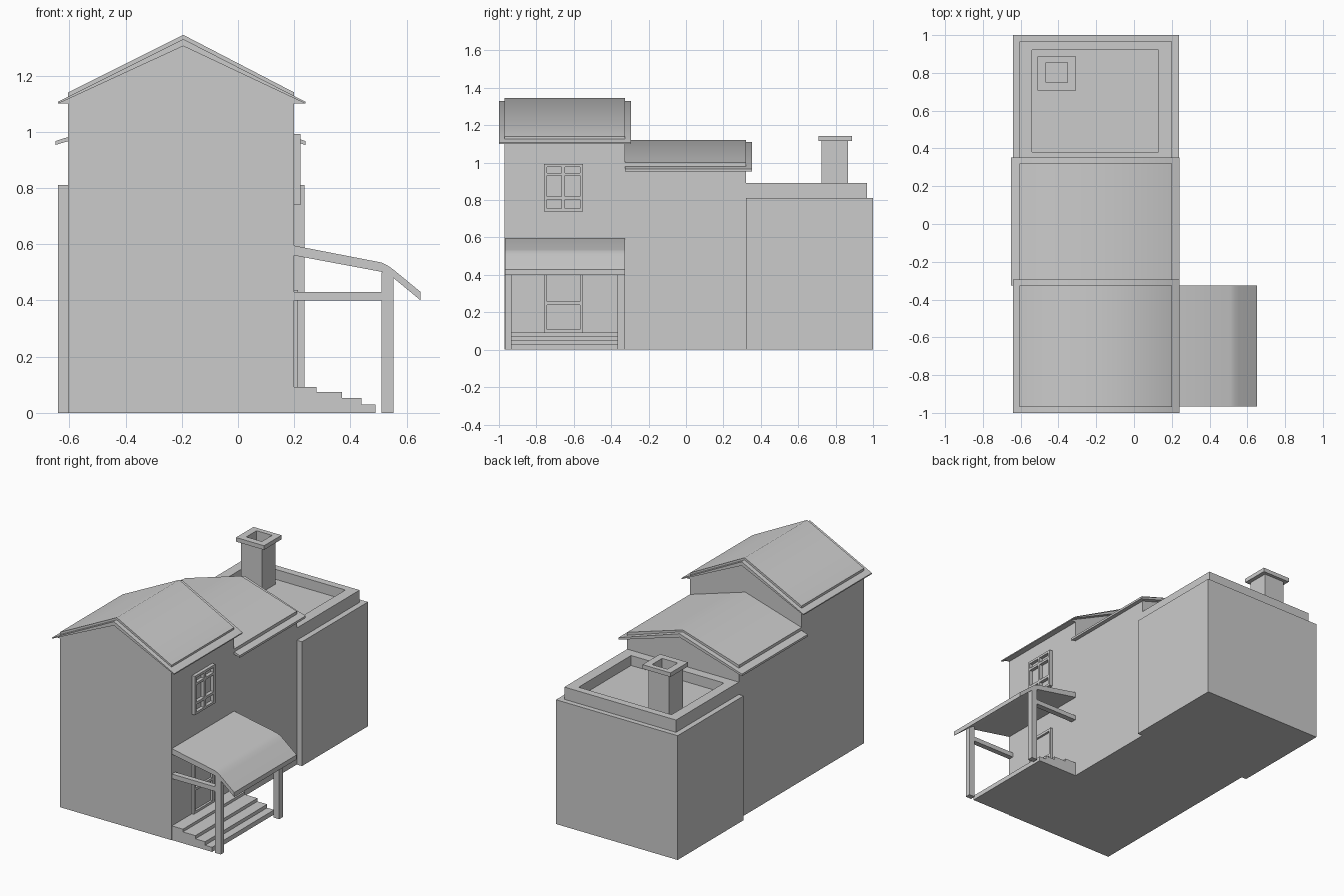
import bpy, bmesh, math

if "Cube" in bpy.data.objects:
    bpy.data.objects.remove(bpy.data.objects["Cube"])


def finish(name, bm, smooth=None):
    bmesh.ops.recalc_face_normals(bm, faces=bm.faces)
    mesh = bpy.data.meshes.new(name)
    bm.to_mesh(mesh)
    bm.free()
    ob = bpy.data.objects.new(name, mesh)
    bpy.context.collection.objects.link(ob)
    if smooth:
        bpy.ops.object.select_all(action='DESELECT')
        ob.select_set(True)
        bpy.context.view_layer.objects.active = ob
        bpy.ops.object.shade_smooth_by_angle(angle=math.radians(smooth))
    return ob


def add_box(bm, x, y, z):
    verts = bmesh.ops.create_cube(bm, size=1)["verts"]
    for v in verts:
        v.co = [r[0] + (c + 0.5) * (r[1] - r[0]) for r, c in zip((x, y, z), v.co)]


def box(name, x, y, z):
    bm = bmesh.new()
    add_box(bm, x, y, z)
    return finish(name, bm)


def prism(name, profile, y, smooth=None):
    """Extrude an x-z profile along y."""
    bm = bmesh.new()
    face = bm.faces.new([bm.verts.new((px, y[0], pz)) for px, pz in profile])
    ext = bmesh.ops.extrude_face_region(bm, geom=[face])["geom"]
    bmesh.ops.translate(bm, vec=(0, y[1] - y[0], 0),
                        verts=[g for g in ext if isinstance(g, bmesh.types.BMVert)])
    return finish(name, bm, smooth)


def recessed_box(name, x, y, z, hole_x, hole_y, floor):
    """Box with a rectangular pocket sunk into its top."""
    bm = bmesh.new()
    add_box(bm, x, y, z)
    bm.normal_update()
    top = max(bm.faces, key=lambda f: f.calc_center_median().z)
    mid = top.calc_center_median()
    bmesh.ops.inset_region(bm, faces=[top], thickness=0.01)
    for v in top.verts:
        v.co.x = hole_x[v.co.x > mid.x]
        v.co.y = hole_y[v.co.y > mid.y]
    pocket = bmesh.ops.extrude_discrete_faces(bm, faces=[top])["faces"][0]
    for v in pocket.verts:
        v.co.z = floor
    return finish(name, bm)


def lattice(name, x, ybars, zbars):
    """Frame of vertical and horizontal bars standing on the side wall."""
    bm = bmesh.new()
    for b in ybars:
        add_box(bm, x, b, (zbars[0][0], zbars[-1][1]))
    for b in zbars:
        for left, right in zip(ybars, ybars[1:]):
            add_box(bm, x, (left[1], right[0]), b)
    return finish(name, bm)


def gable_sheet(name, x, top, bottom, y, ridge=-0.2):
    """top / bottom are (eave z, ridge z)."""
    prism(name, [(x[0], bottom[0]), (ridge, bottom[1]), (x[1], bottom[0]),
                 (x[1], top[0]), (ridge, top[1]), (x[0], top[0])], y, 60)


WX = (-0.605, 0.2)

# House walls
box("front_walls", WX, (-0.97, -0.325), (0, 1.1))
box("middle_walls", WX, (-0.325, 0.32), (0, 0.96))

# Front roof
prism("front_gable", [(-0.64, 1.1), (0.24, 1.1), (-0.195, 1.31)], (-0.97, -0.325))
gable_sheet("front_roof_base", (-0.64, 0.24), (1.107, 1.33), (1.1, 1.305), (-1, -0.295), -0.195)
gable_sheet("front_roof_cover", WX, (1.14, 1.345), (1.12, 1.325), (-0.97, -0.325), -0.195)

# Middle roof
prism("middle_gable", [(-0.605, 0.96), (0.2, 0.96), (0.2, 0.968), (-0.203, 1.095),
                       (-0.605, 0.968)], (-0.325, 0.32))
gable_sheet("middle_roof_base", (-0.65, 0.24), (0.967, 1.11), (0.953, 1.087), (-0.325, 0.353))
gable_sheet("middle_roof_cover", WX, (1.0, 1.122), (0.978, 1.1), (-0.325, 0.32))

# Flat-roofed rear block with sunken roof
box("rear_walls", (-0.64, 0.237), (0.32, 1.0), (0, 0.81))
recessed_box("rear_parapet", WX, (0.32, 0.967), (0.81, 0.89), (-0.54, 0.13), (0.38, 0.92), 0.825)

# Chimney
box("chimney_shaft", (-0.485, -0.335), (0.725, 0.867), (0.82, 1.07))
recessed_box("chimney_neck", (-0.485, -0.335), (0.725, 0.867), (1.07, 1.116),
             (-0.465, -0.353), (0.75, 0.855), 1.075)
bm = bmesh.new()
for x in ((-0.51, -0.465), (-0.353, -0.308)):
    add_box(bm, x, (0.708, 0.888), (1.115, 1.142))
for y in ((0.708, 0.75), (0.855, 0.888)):
    add_box(bm, (-0.465, -0.353), y, (1.115, 1.142))
finish("chimney_cap", bm)

# Window and door on the right wall
cols = [(-0.76, -0.743), (-0.665, -0.647), (-0.567, -0.55)]
lattice("window_frame", (0.195, 0.222), cols,
        [(0.74, 0.755), (0.803, 0.82), (0.93, 0.945), (0.978, 0.993)])
lattice("door_frame", (0.195, 0.214), [cols[0], cols[2]],
        [(0.09, 0.107), (0.24, 0.257), (0.42, 0.437)])

# Porch roof
prism("porch_roof", [(0.2, 0.595), (0.51, 0.535), (0.533, 0.524), (0.555, 0.508), (0.65, 0.43),
                     (0.65, 0.4), (0.553, 0.48), (0.531, 0.495), (0.51, 0.502), (0.2, 0.56)],
      (-0.967, -0.325), 30)

# Porch posts and beams
for side, y in (("front", (-0.967, -0.932)), ("rear", (-0.365, -0.328))):
    box(side + "_porch_post", (0.51, 0.553), y, (0, 0.5))
    box(side + "_porch_beam", (0.2, 0.51), y, (0.4, 0.43))

# Porch steps
prism("porch_steps", [(0.2, 0), (0.49, 0), (0.49, 0.03), (0.44, 0.03), (0.44, 0.053), (0.37, 0.053),
                      (0.37, 0.074), (0.28, 0.074), (0.28, 0.092), (0.2, 0.092)], (-0.967, -0.328))
